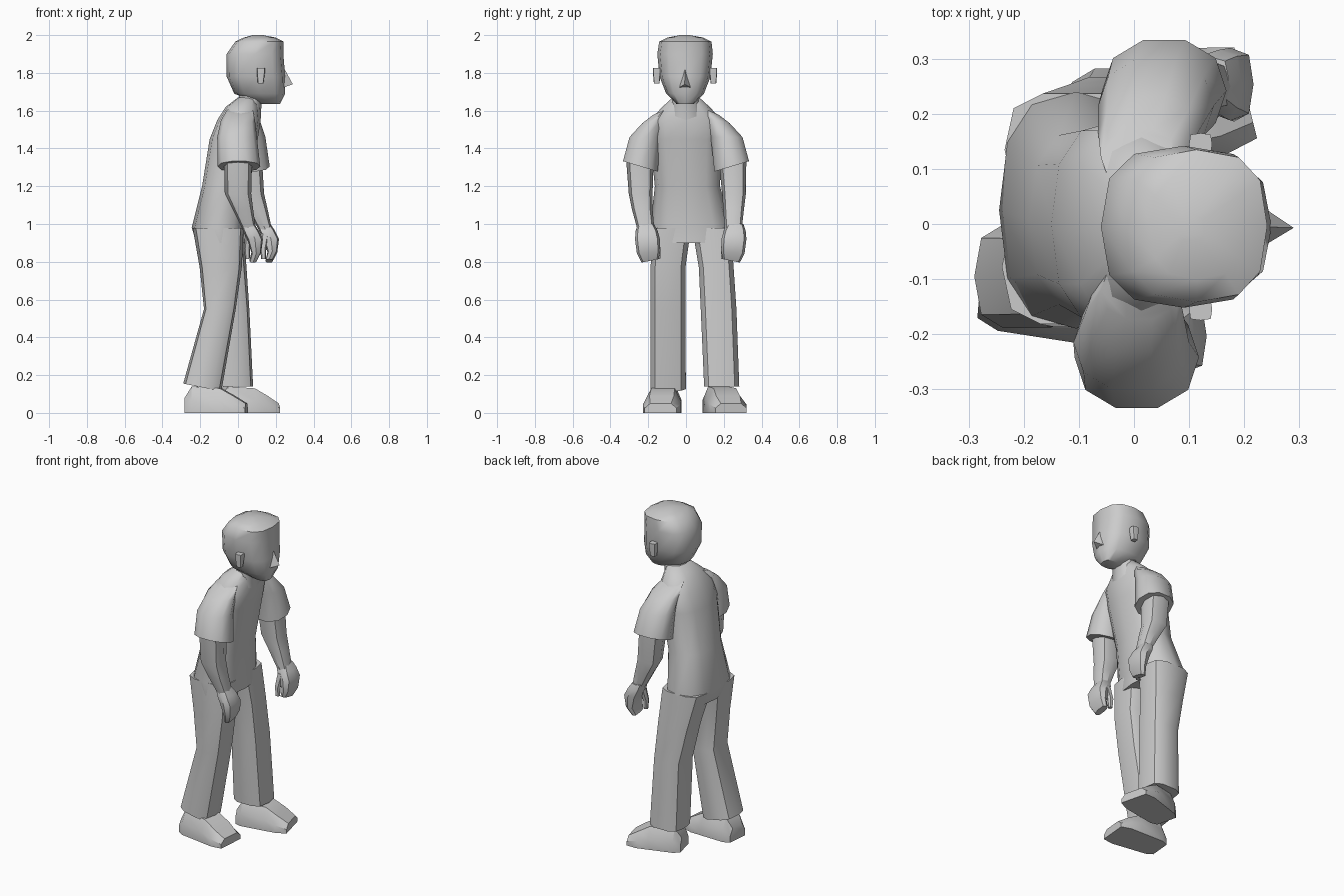
import bpy, bmesh, math

if "Cube" in bpy.data.objects:
    bpy.data.objects.remove(bpy.data.objects["Cube"])


def finish(name, bm, angle=40):
    bmesh.ops.recalc_face_normals(bm, faces=bm.faces)
    me = bpy.data.meshes.new(name)
    bm.to_mesh(me)
    bm.free()
    ob = bpy.data.objects.new(name, me)
    bpy.context.collection.objects.link(ob)
    bpy.ops.object.select_all(action='DESELECT')
    ob.select_set(True)
    bpy.context.view_layer.objects.active = ob
    bpy.ops.object.shade_smooth_by_angle(angle=math.radians(angle))
    return ob


def skin(name, loops, angle=40):
    """Bridge a list of equal-length point loops and cap both ends."""
    bm = bmesh.new()
    rings = [[bm.verts.new(p) for p in loop] for loop in loops]
    n = len(rings[0])
    for a, b in zip(rings, rings[1:]):
        for i in range(n):
            j = (i + 1) % n
            bm.faces.new((a[i], a[j], b[j], b[i]))
    bm.faces.new(rings[0])
    bm.faces.new(rings[-1])
    return finish(name, bm, angle)


def ring(z, x0, x1, y0, y1, sx=0, sy=0, n=10, e=2.5, yaw=0):
    """Rounded cross-section between x0..x1 and y0..y1, sloped by sx, sy."""
    pts = []
    cx, cy = (x0 + x1) / 2, (y0 + y1) / 2
    for i in range(n):
        t = 2 * math.pi * i / n
        c, s = math.cos(t), math.sin(t)
        u = math.copysign(abs(c) ** (2 / e), c) * (x1 - x0) / 2
        v = math.copysign(abs(s) ** (2 / e), s) * (y1 - y0) / 2
        u, v = u * math.cos(yaw) - v * math.sin(yaw), u * math.sin(yaw) + v * math.cos(yaw)
        pts.append((cx + u, cy + v, z + sx * u + sy * v))
    return pts


def loft(name, rows, n=10, e=2.5, angle=40):
    return skin(name, [ring(*r, n=n, e=e) for r in rows], angle)


# Head and neck
loft("head", [
    (1.635, .12, .222, -.05, .04),
    (1.69, -.02, .25, -.105, .095),
    (1.78, -.06, .25, -.14, .13),
    (1.90, -.06, .24, -.152, .142),
    (1.965, -.015, .242, -.142, .135),
    (1.987, .03, .20, -.10, .09),
    (2.0, .08, .13, -.03, .02)], n=12, e=2.7, angle=50)
loft("neck", [
    (1.55, -.02, .12, -.09, .09),
    (1.65, .0, .125, -.075, .07),
    (1.75, .02, .15, -.075, .07)])

# Nose wedge
bm = bmesh.new()
bridge, left, right, tip, root = [bm.verts.new(p) for p in (
    (.236, -.005, 1.84), (.235, .03, 1.72), (.235, -.04, 1.72), (.29, -.007, 1.74), (.2, -.005, 1.75))]
for f in ((bridge, left, tip), (bridge, tip, right), (left, right, tip),
          (bridge, root, left), (bridge, right, root), (left, root, right)):
    bm.faces.new(f)
finish("nose", bm, 20)

# Ears
for y in (-.155, .145):
    loft("ear", [(1.745, .105, .135, y - .015, y + .015),
                 (1.80, .1, .142, y - .02, y + .02),
                 (1.825, .1, .142, y - .02, y + .02)], n=8, e=5, angle=30)

# Torso from hips to collar
loft("torso", [
    (.90, -.22, .035, -.185, .235),
    (.98, -.245, .035, -.19, .24),
    (1.20, -.19, .06, -.165, .18),
    (1.45, -.15, .105, -.19, .19),
    (1.55, -.11, .12, -.19, .19),
    (1.62, -.065, .11, -.125, .125),
    (1.67, .0, .10, -.07, .07)], n=12, angle=60)

# Trouser legs: the near one trails, the far one leads
loft("right_leg", [
    (.135, -.29, -.088, -.192, .002, -.2),
    (.55, -.18, -.012, -.19, .0),
    (.77, -.203, .02, -.19, .0),
    (.98, -.24, .03, -.185, .03)], e=3.2)
loft("left_leg", [
    (.14, -.125, .08, .093, .285),
    (.55, -.13, .06, .075, .27),
    (.77, -.18, .045, .065, .255),
    (.98, -.235, .03, .03, .24)], e=3.2)


# Shoes: cross-sections along the foot with chamfered top edges
def shoe(name, cx, cy, yaw, length):
    loops = []
    for t, w, h in ((-.5, .065, .08), (-.38, .085, .14), (.08, .095, .13), (.3, .1, .09), (.5, .085, .05)):
        loop = []
        for y, z in ((-w, 0), (w, 0), (w, h * .5), (w * .65, h), (-w * .65, h), (-w, h * .5)):
            x = t * length
            loop.append((cx + x * math.cos(yaw) - y * math.sin(yaw),
                         cy + x * math.sin(yaw) + y * math.cos(yaw), z))
        loops.append(loop)
    skin(name, loops, 35)


shoe("right_shoe", -.117, -.12, math.radians(-5), .325)
shoe("left_shoe", .05, .2, math.radians(14), .315)

# Sleeves, arms, hands and thumbs for each side
for side, s, dx in (("right", -1, 0), ("left", 1, .05)):
    def rows(*data):
        # x centre, y centre from the middle, half sizes
        return [(z, x - rx, x + rx, s * y - ry, s * y + ry, 0, s * sl)
                for z, x, y, rx, ry, sl in data]
    loft(side + "_sleeve", rows(
        (1.305, .005 + dx, .242, .113, .096, .3),
        (1.46, -.005 + dx * .9, .215, .105, .088, .0),
        (1.55, .0 + dx * .5, .165, .09, .07, -.25),
        (1.60, .01, .12, .07, .055, -.4)), e=2.2, angle=55)
    ay = .0 if s < 0 else .02
    hx = .0 if s < 0 else .085
    hy = .0 if s < 0 else .05
    loft(side + "_arm", rows(
        (1.38, .0 + dx, .245, .075, .075, 0),
        (1.16, .0 + hx * .8, .24 + ay * .7, .07, .063, 0),
        (1.08, .025 + hx * .9, .232 + ay, .055, .055, 0),
        (.97, .06 + hx, .212 + ay * 1.9, .035, .045, 0)), n=8)
    loft(side + "_hand", rows(
        (.805, .08 + hx, .19 + hy, .02, .045, -.2),
        (.85, .097 + hx, .198 + hy, .026, .062, -.1),
        (.92, .09 + hx, .204 + hy, .042, .066, 0),
        (.965, .068 + hx, .208 + hy, .042, .058, 0),
        (1.0, .052 + hx, .212 + hy, .035, .042, 0)), n=8, e=3.2)
    loft(side + "_thumb", rows(
        (.815, .05 + hx, .148 + hy, .012, .013, 0),
        (.87, .048 + hx, .15 + hy, .017, .017, 0),
        (.95, .06 + hx, .168 + hy, .022, .022, 0)), n=6)
